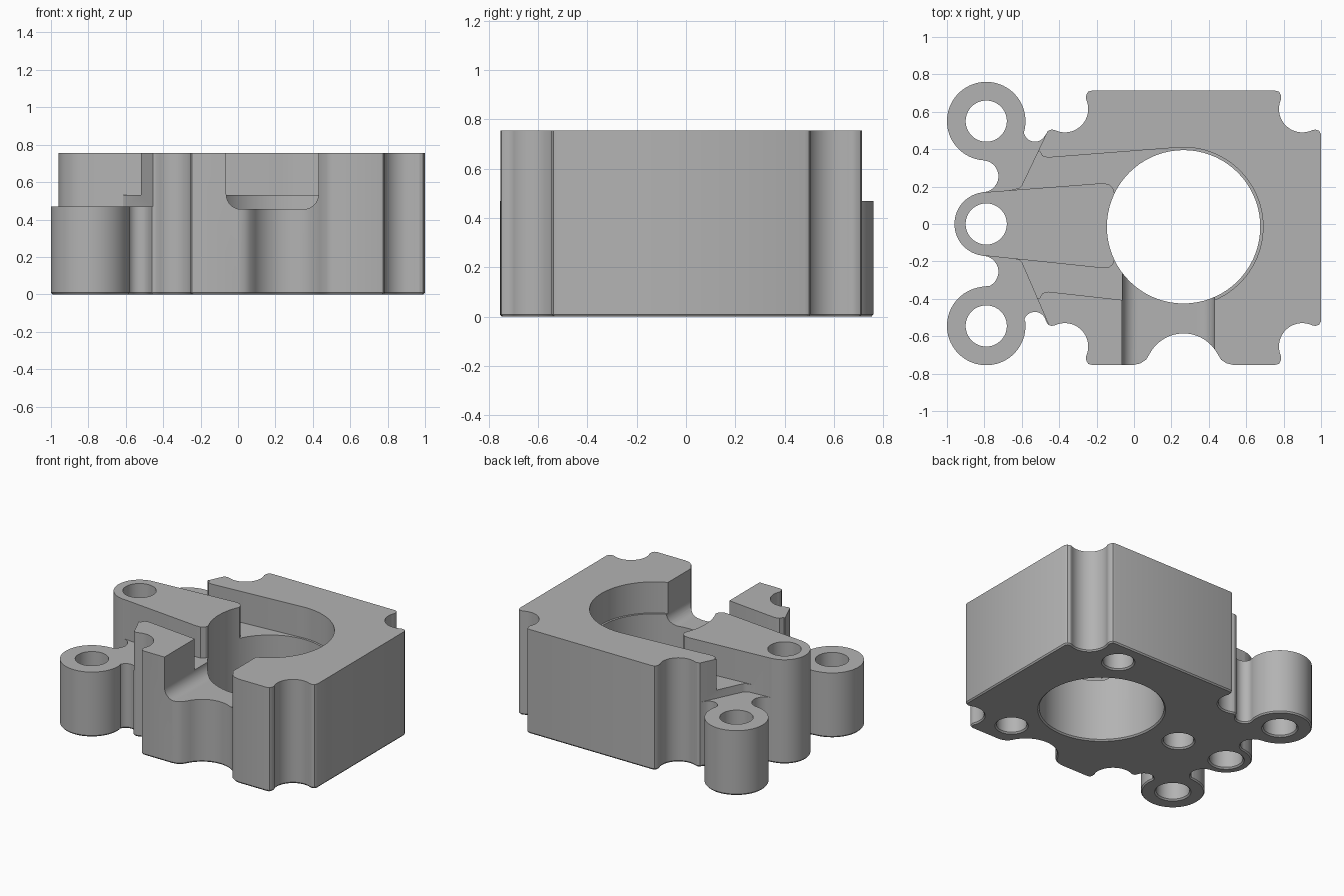
import bpy, bmesh, math

if "Cube" in bpy.data.objects:
    bpy.data.objects.remove(bpy.data.objects["Cube"])

H, LOW, LEDGE, SLOT = 0.755, 0.47, 0.53, 0.455   # top, lug, ledge and slot floor heights
BX, BY = 0.265, -0.015                           # main bore centre

metal = bpy.data.materials.new("grey_metal")
metal.diffuse_color = (0.45, 0.45, 0.45, 1)
metal.use_nodes = True
metal.node_tree.nodes["Principled BSDF"].inputs["Base Color"].default_value = metal.diffuse_color


def arc(cx, cy, r, a0, a1, step=5):
    n = max(3, int(abs(a1 - a0) / step))
    return [(cx + r * math.cos(math.radians(a0 + (a1 - a0) * i / n)),
             cy + r * math.sin(math.radians(a0 + (a1 - a0) * i / n))) for i in range(n + 1)]


def loft(name, loops):
    """Closed solid through stacked loops of 3D points."""
    bm = bmesh.new()
    rows = [[bm.verts.new(p) for p in loop] for loop in loops]
    n = len(rows[0])
    for a, b in zip(rows, rows[1:]):
        for i in range(n):
            j = (i + 1) % n
            bm.faces.new((a[i], a[j], b[j], b[i]))
    bm.faces.new(rows[0][::-1])
    bm.faces.new(rows[-1])
    bmesh.ops.recalc_face_normals(bm, faces=bm.faces[:])
    if bm.calc_volume(signed=True) < 0:
        bmesh.ops.reverse_faces(bm, faces=bm.faces[:])
    me = bpy.data.meshes.new(name)
    bm.to_mesh(me)
    bm.free()
    me.materials.append(metal)
    ob = bpy.data.objects.new(name, me)
    bpy.context.collection.objects.link(ob)
    return ob


def prism(name, pts, z0, z1):
    return loft(name, [[(x, y, z) for x, y in pts] for z in (z0, z1)])


def inset(pts, d):
    """Counter-clockwise outline moved inwards by d."""
    out = []
    for i, (x, y) in enumerate(pts):
        (ax, ay), (bx, by) = pts[i - 1], pts[(i + 1) % len(pts)]
        tx, ty = bx - ax, by - ay
        k = d / math.hypot(tx, ty)
        out.append((x - ty * k, y + tx * k))
    return out


def hole(x, y, r, top):
    """Round cutter that flares a little at the underside."""
    return loft("hole_cutter", [[(px, py, z) for px, py in arc(x, y, rr, 0, 355)]
                                for z, rr in ((-0.02, r + 0.03), (0.01, r), (top, r))])


def volume(me):
    bm = bmesh.new()
    bm.from_mesh(me)
    v = bm.calc_volume()
    bm.free()
    return v


def cut(body, cutter):
    """Subtract the cutter, keeping the first solver result that is sound."""
    old = volume(body.data)
    mod = body.modifiers.new("cut", 'BOOLEAN')
    mod.operation, mod.object = 'DIFFERENCE', cutter
    result = None
    for solver in ('EXACT', 'MANIFOLD', 'FLOAT'):
        mod.solver = solver
        bpy.context.view_layer.update()
        deps = bpy.context.evaluated_depsgraph_get()
        me = bpy.data.meshes.new_from_object(body.evaluated_get(deps))
        if len(me.polygons) > 20 and 0.5 * old < volume(me) < 0.9999 * old:
            result = me
            break
    body.modifiers.remove(mod)
    if result:
        body.data = result
    bpy.data.objects.remove(cutter, do_unlink=True)


# Outline: block corner with scooped notch, mirrored left
corner = [(1, 0.48), (0.99, 0.498), (0.97, 0.505)]
corner += arc(0.9, 0.615, 0.125, 295, 155)
corner += [(0.785, 0.69), (0.775, 0.708), (0.755, 0.713)]
block = corner + [(2 * BX - x, y) for x, y in reversed(corner)]
web = arc(-0.53, 0.5, 0.06, 330, 200, 10)

# Outline: side lug, gap and centre lug
lugs = arc(-0.79, 0.55, 0.21, -16, 265)
lugs += arc(-0.81, 0.255, 0.085, 90, -90, 8)
lugs += arc(-0.79, 0, 0.17, 100, 175)

# Mirrored lower half, with the front scoop in its long edge
lower = [(x, -y + (0.005 if y > 0.335 else 0)) for x, y in reversed(lugs)]
lower = [(x, y) for x, y in lower if not (x > -0.6 and y > -0.52)]
lower += [(x, -0.03 - y) for x, y in reversed(web)]
low_block = [(x, -0.04 - y) for x, y in reversed(block)]
lead = [(0.0, -0.753), (0.035, -0.745), (0.065, -0.725)]
scoop = lead + arc(BX, -0.79, 0.205, 147, 33) + [(2 * BX - x, y) for x, y in reversed(lead)]
k = len(corner)
lower += low_block[:k] + scoop + low_block[k:]

outline = []
for p in block + web + lugs + lower:
    if not outline or math.dist(p, outline[-1]) > 0.006:
        outline.append(p)

# Housing with a fine chamfer round the underside
housing = loft("housing", [[(x, y, 0) for x, y in inset(outline, 0.008)],
                           [(x, y, 0.01) for x, y in outline],
                           [(x, y, H) for x, y in outline]])


def rib(x, s):
    """Side line of the tapered centre rib."""
    return (x, s * (0.1705 + (x + 0.79) * (0.077 if s > 0 else 0.105)))


# Lower the side lugs, leaving the rib standing
for s in (1, -1):
    yt = 0.5 if s > 0 else 0.53
    pts = [(-1.2, s * 0.1705), rib(-0.79, s), rib(-0.64, s), (-0.615, s * 0.192), (-0.6, s * 0.207),
           (-0.46, s * yt), (-0.40, s * (yt + 0.13)), (-0.40, s * 0.9), (-1.2, s * 0.9)]
    cut(housing, prism("lug_cutter", pts, LOW, 1))

# Recess around the bore and along both sides of the rib
recess = [(-0.7, -0.30), (-0.54, -0.38), (-0.507, -0.40), (-0.49, -0.37), (-0.46, -0.362)]
recess += arc(BX, BY, 0.425, -96, 94, 4)
recess += [(-0.46, 0.355), (-0.49, 0.363), (-0.505, 0.39), (-0.54, 0.37), (-0.7, 0.30)]
recess += [rib(-0.7, 1), rib(-0.17, 1), (-0.135, 0.213), (-0.112, 0.19), (-0.10, 0.15), (-0.10, -0.18),
           (-0.112, -0.215), (-0.135, -0.235), rib(-0.18, -1), rib(-0.7, -1)]
cut(housing, prism("recess_cutter", recess, LEDGE, 1))

# Front slot with rounded floor corners
profile = [(-0.063, 1)] + arc(0.017, SLOT + 0.08, 0.08, 180, 270, 9)
profile += arc(0.35, SLOT + 0.08, 0.08, 270, 360, 9) + [(0.43, 1)]
cut(housing, loft("slot_cutter", [[(x, y, z) for x, z in profile] for y in (-0.95, -0.1)]))

# Main bore, lug holes and blind holes underneath
cut(housing, hole(BX, BY, 0.41, 1))
for y in (-0.545, 0, 0.55):
    cut(housing, hole(-0.79, y, 0.11, 1))
for x, y in ((0.58, 0.53), (0.58, -0.56), (-0.39, -0.01)):
    cut(housing, hole(x, y, 0.1, 0.4))

bpy.ops.object.select_all(action='DESELECT')
housing.select_set(True)
bpy.context.view_layer.objects.active = housing
bpy.ops.object.shade_smooth_by_angle(angle=math.radians(30))
